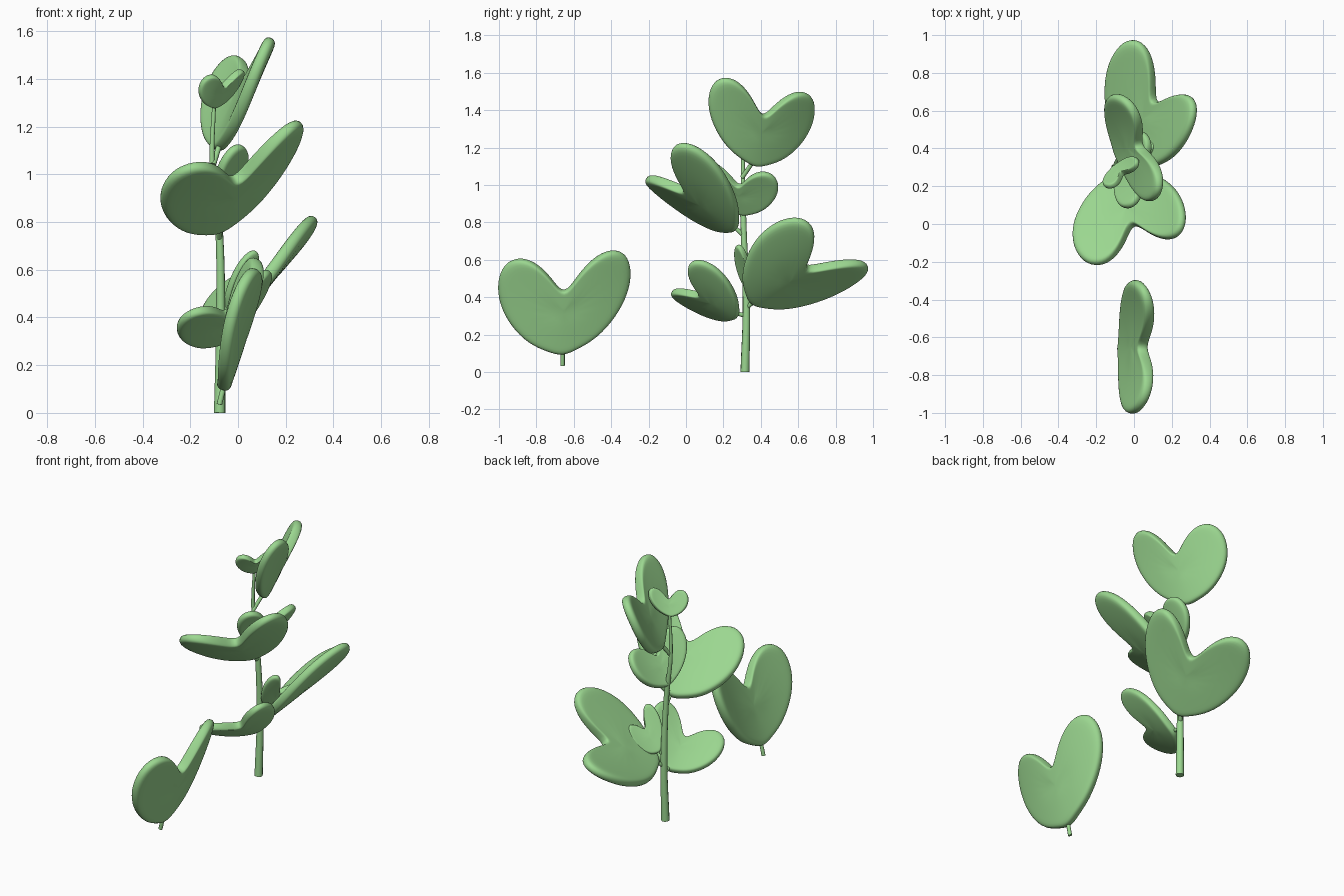
import bpy
import bmesh
from mathutils import Vector

cube = bpy.data.objects.get("Cube")
if cube:
    bpy.data.objects.remove(cube, do_unlink=True)

green = bpy.data.materials.new("leaf green")
green.use_nodes = True
colour = (0.33, 0.68, 0.28, 1)
green.diffuse_color = colour
green.node_tree.nodes["Principled BSDF"].inputs["Base Color"].default_value = colour

# Right half of the heart outline, from the pointed base up to the notch
HALF = [(.26, .02), (.62, .12), (.96, .33), (1.17, .57), (1.22, .81),
        (1.12, 1.0), (.87, 1.08), (.55, 1.02), (.24, .83)]
OUTLINE = [(0, -.04)] + HALF + [(0, .61)] + [(-u, v) for u, v in reversed(HALF)]
CENTRE_V = .42
RINGS = (1.03, .86, .45)


def make_leaf(name, base, lobe_a, lobe_b):
    """Cupped, pillowy heart spanned by its base and two lobe tips."""
    base, a, b = Vector(base), Vector(lobe_a), Vector(lobe_b)
    axis, side = (a + b) / 2 - base, (b - a) / 2
    under = side.cross(axis).normalized()
    if under.z > 0:
        under.negate()
    under *= side.length * .17

    bm = bmesh.new()

    def vert(u, v):
        return bm.verts.new(base + axis * v + side * u + under * (v - u * u))

    rings = [[vert(u * s, CENTRE_V + (v - CENTRE_V) * s) for u, v in OUTLINE]
             for s in RINGS]
    middle = vert(0, CENTRE_V)
    n = len(OUTLINE)
    for i in range(n):
        j = (i + 1) % n
        for outer, inner in zip(rings, rings[1:]):
            bm.faces.new((outer[i], outer[j], inner[j], inner[i]))
        bm.faces.new((rings[-1][i], rings[-1][j], middle))
    bmesh.ops.recalc_face_normals(bm, faces=bm.faces)
    mesh = bpy.data.meshes.new(name)
    bm.to_mesh(mesh)
    bm.free()
    mesh.materials.append(green)
    for face in mesh.polygons:
        face.use_smooth = True
    obj = bpy.data.objects.new(name, mesh)
    bpy.context.collection.objects.link(obj)
    solid = obj.modifiers.new("thickness", 'SOLIDIFY')
    solid.thickness = .02 + .14 * side.length
    solid.offset = 0
    sub = obj.modifiers.new("smooth", 'SUBSURF')
    sub.levels = sub.render_levels = 2


def make_stalk(name, points, radii):
    """Tapered round tube through the points."""
    curve = bpy.data.curves.new(name, 'CURVE')
    curve.dimensions = '3D'
    curve.bevel_depth = 1
    curve.bevel_resolution = 3
    curve.use_fill_caps = True
    spline = curve.splines.new('BEZIER')
    spline.bezier_points.add(len(points) - 1)
    for p, co, r in zip(spline.bezier_points, points, radii):
        p.co, p.radius = co, r
        p.handle_left_type = p.handle_right_type = 'AUTO'
    curve.materials.append(green)
    obj = bpy.data.objects.new(name, curve)
    bpy.context.collection.objects.link(obj)


# Main stem
STEM = [(-.077, .315, 0), (-.073, .323, .35), (-.08, .308, .78),
        (-.108, .305, 1.05), (-.1, .305, 1.3)]
make_stalk("main_stem", STEM, (.024, .02, .016, .011, .008))

# Leaves: name, base, lobe tips, where the petiole starts
LEAVES = [
    ("fallen_leaf", (-.06, -.66, .11), (.045, -.935, .57), (.055, -.36, .62), (-.078, -.66, .035)),
    ("low_front_leaf", (-.07, .27, .305), (-.2, -.06, .41), (.115, .05, .58), (-.076, .32, .3)),
    ("low_back_leaf", (-.04, .36, .38), (-.01, .95, .55), (.31, .6, .8), (-.075, .32, .34)),
    ("low_small_leaf", (-.05, .34, .44), (.065, .28, .67), (.1, .43, .56), (-.076, .32, .4)),
    ("middle_front_leaf", (-.08, .26, .775), (-.23, -.19, 1.01), (.24, -.02, 1.2), (-.079, .307, .73)),
    ("middle_small_leaf", (-.085, .3, .85), (.0, .115, 1.11), (.07, .445, 1.05), (-.085, .303, .81)),
    ("upper_leaf", (-.08, .37, 1.115), (.13, .195, 1.55), (-.045, .65, 1.465), (-.104, .3, 1.04)),
    ("tip_leaf", (-.1, .3, 1.285), (-.125, .2, 1.405), (.015, .32, 1.43), None),
]
for name, base, lobe_a, lobe_b, root in LEAVES:
    make_leaf(name, base, lobe_a, lobe_b)
    if root:
        tip = Vector(base).lerp((Vector(lobe_a) + Vector(lobe_b)) / 2, .08)
        make_stalk(name + "_petiole", [Vector(root), tip], (.012, .011))
